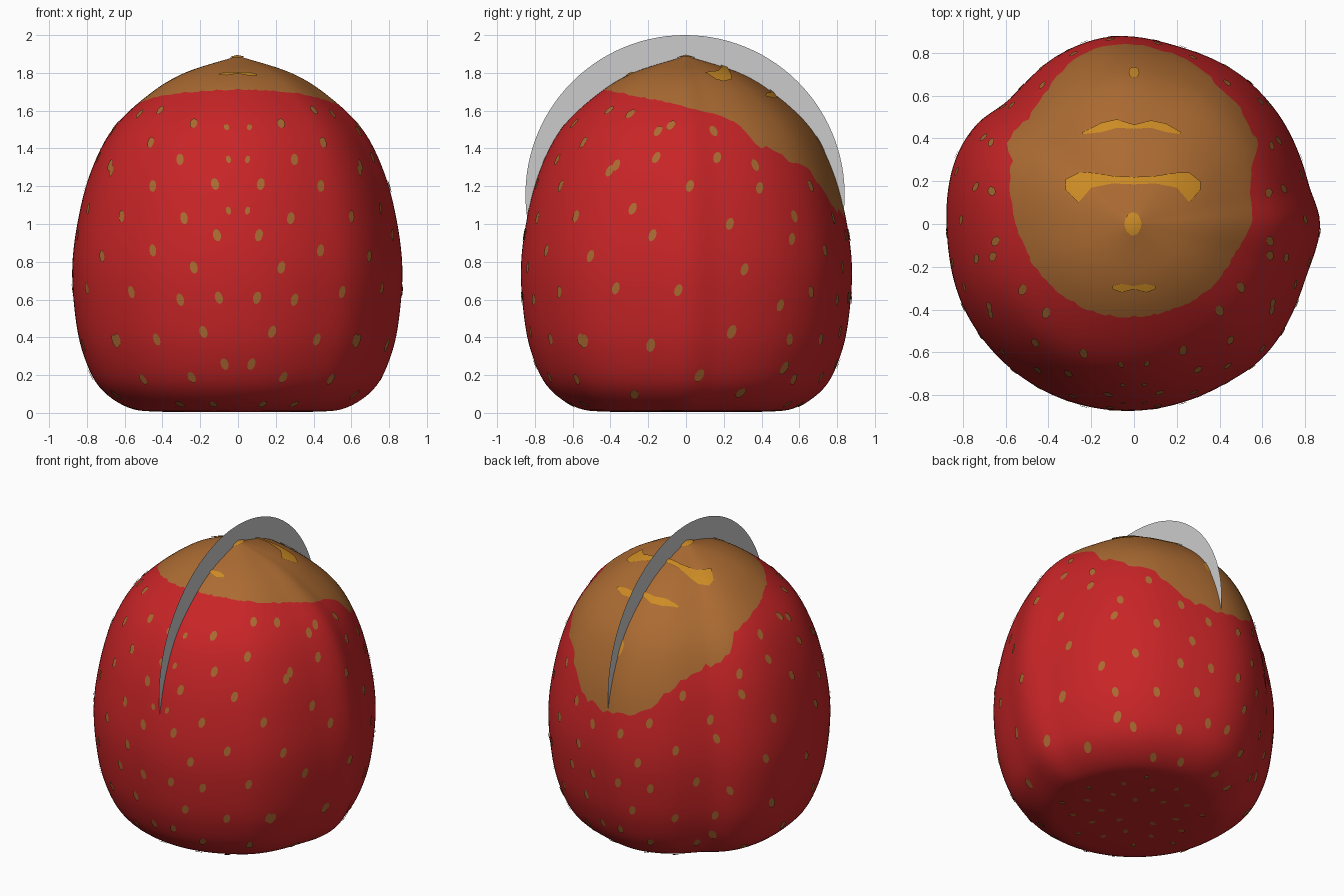
import bpy, bmesh, math, random
from mathutils import Vector

if "Cube" in bpy.data.objects:
    bpy.data.objects.remove(bpy.data.objects["Cube"], do_unlink=True)
random.seed(4)


def material(name, color):
    m = bpy.data.materials.new(name)
    m.use_nodes = True
    m.diffuse_color = (*color, 1)
    m.node_tree.nodes["Principled BSDF"].inputs["Base Color"].default_value = (*color, 1)
    return m


RED = material("berry red", (0.58, 0.018, 0.02))
BROWN = material("warm brown", (0.41, 0.147, 0.032))
GOLD = material("golden yellow", (0.61, 0.26, 0.018))
GREY = material("light grey", (0.6, 0.6, 0.6))


def make_object(name, bm, mats, smooth=True):
    mesh = bpy.data.meshes.new(name)
    bm.to_mesh(mesh)
    bm.free()
    for m in mats:
        mesh.materials.append(m)
    for p in mesh.polygons:
        p.use_smooth = smooth
    ob = bpy.data.objects.new(name, mesh)
    bpy.context.collection.objects.link(ob)
    return ob


def spline(pts, x):
    """Smooth curve through (x, value) points sorted by x."""
    i = 0
    while i < len(pts) - 2 and x > pts[i + 1][0]:
        i += 1

    def slope(k):
        a, b = pts[max(k - 1, 0)], pts[min(k + 1, len(pts) - 1)]
        return (b[1] - a[1]) / (b[0] - a[0])

    (x0, y0), (x1, y1) = pts[i], pts[i + 1]
    h = x1 - x0
    u = (x - x0) / h
    return ((1 + 2 * u) * (1 - u) ** 2 * y0 + u * (1 - u) ** 2 * h * slope(i)
            + u * u * (3 - 2 * u) * y1 + u * u * (u - 1) * h * slope(i + 1))


# Body profile (radius, height), lobed outline (degrees, radius), cap edge (degrees, height)
PROFILE = [(0, .006), (.4, .006), (.58, .03), (.73, .14), (.815, .32), (.855, .52), (.87, .77),
           (.84, 1.02), (.775, 1.27), (.66, 1.5), (.475, 1.68), (.28, 1.8), (0, 1.89)]
TOP = len(PROFILE) - 1
RADII = [(i, p[0]) for i, p in enumerate(PROFILE)]
HEIGHTS = [(i, p[1]) for i, p in enumerate(PROFILE)]
OUTLINE = [(0, .87), (13, .838), (40, .85), (54, .857), (76, .856), (97, .883), (114, .866),
           (135, .825), (148, .872), (160, .888), (184, .876), (207, .888), (239, .887),
           (263, .877), (298, .86), (314, .868), (342, .842)]
OUTLINE = ([(a - 360, r) for a, r in OUTLINE[-3:]] + OUTLINE
           + [(a + 360, r) for a, r in OUTLINE[:3]])
CAP_EDGE = [(-90, 1.715), (-45, 1.69), (0, 1.62), (27, 1.53), (34, 1.42), (60, 1.27),
            (68, 1.16), (78, 1.07), (90, 1.04)]


def lobe(az):
    return spline(OUTLINE, math.degrees(az) % 360) / .87


def surface(az, t):
    r = max(spline(RADII, t), 0) * lobe(az)
    return Vector((r * math.cos(az), r * math.sin(az), spline(HEIGHTS, t)))


def bisect(f, lo, hi):
    """Root of f, which rises from negative to positive."""
    for _ in range(30):
        mid = (lo + hi) / 2
        lo, hi = (mid, hi) if f(mid) < 0 else (lo, mid)
    return lo


def t_at_height(z):
    return bisect(lambda t: spline(HEIGHTS, t) - z, 1.5, TOP)


def cap_height(az):
    return spline(CAP_EDGE, math.degrees(math.asin(math.sin(az))))


# Body: one lofted skin whose rows meet exactly at the edge of the cap
COLS, LOWER, UPPER = 144, 54, 26
bm = bmesh.new()
columns = []
for c in range(COLS):
    az = math.tau * c / COLS
    ragged = .022 if math.sin(az) > .45 else .004
    edge = t_at_height(cap_height(az) + random.uniform(-ragged, ragged))
    ts = [edge * i / LOWER for i in range(LOWER)]
    ts += [edge + (TOP - edge) * i / UPPER for i in range(UPPER + 1)]
    columns.append([bm.verts.new(surface(az, t)) for t in ts])
for c in range(COLS):
    a, b = columns[c], columns[(c + 1) % COLS]
    for i in range(LOWER + UPPER):
        f = bm.faces.new((a[i], b[i], b[i + 1], a[i + 1]))
        f.material_index = int(i >= LOWER)
bmesh.ops.remove_doubles(bm, verts=bm.verts, dist=.0001)
make_object("berry_body", bm, [RED, BROWN])

# Seeds: thin oval plates; positions in hundredths, mirrored left to right
FRONT = [(40, 160), (23, 153), (65, 149), (6, 151), (45, 143), (5, 134), (30, 134), (66, 131),
         (12, 121), (44, 120), (28, 103), (60, 104), (5, 107), (11, 94), (44, 86), (23, 77),
         (55, 64), (10, 61), (30, 60), (18, 43), (42, 39), (62, 39), (7, 26), (24, 19),
         (49, 18), (13, 5), (30, 5)]
SIDE = [(-30, 158), (-8, 152), (-41, 128), (-16, 135), (17, 135), (2, 120), (40, 119),
        (-29, 108), (24, 100), (-18, 94), (57, 92), (-51, 83), (32, 76), (-38, 66), (-4, 65),
        (51, 57), (-54, 38), (-19, 36), (25, 43), (7, 20), (30, 11), (-28, 10), (53, 24)]
seeds = bmesh.new()


def add_oval(center, across, along, w, h):
    ring = [center + across * (w * math.cos(k * math.tau / 10))
            + along * (h * math.sin(k * math.tau / 10)) for k in range(10)]
    seeds.faces.new([seeds.verts.new(p) for p in ring])


def add_seed(az, z, lean, size=1.0):
    if z > cap_height(az) - .04:
        return
    t = t_at_height(z)
    p = surface(az, t)
    across = (surface(az + .01, t) - surface(az - .01, t)).normalized()
    up = (surface(az, t + .01) - surface(az, t - .01)).normalized()
    normal = across.cross(up).normalized()
    up = normal.cross(across)
    ca, sa = math.cos(lean), math.sin(lean)
    add_oval(p + normal * .005, across * ca - up * sa, up * ca + across * sa,
             .021 * size, .034 * size)


def swing(offset, z):
    """Angle away from a view axis for a sideways offset at height z."""
    reach = spline(RADII, t_at_height(z))
    return math.asin(max(-1, min(1, offset / reach)))


for sign in (1, -1):
    for x, z in FRONT:
        angle = swing(x / 100, z / 100)
        small = .65 if x < 7 else 1
        add_seed(-math.pi / 2 + sign * angle, z / 100, .25 * sign, small)
        add_seed(math.pi / 2 - sign * angle, z / 100, -.2 * sign, small)
    for y, z in SIDE:
        az = swing(y / 100, z / 100)
        add_seed(az if sign > 0 else math.pi - az, z / 100, .35 * sign,
                 1.15 if z < 50 else 1)
# Seeds under the base, in a spiral
for k in range(2, 36):
    r, a = .09 * math.sqrt(k), k * 2.4
    d = Vector((math.cos(a), math.sin(a), 0))
    if r < .46:
        add_oval(d * r + Vector((0, 0, .001)), Vector((d.y, -d.x, 0)), d, .015, .023)
make_object("seeds", seeds, [BROWN], smooth=False)

# Golden markings draped over the cap
marks = bmesh.new()


def drape(x, y):
    az, r = math.atan2(y, x), math.hypot(x, y)
    t = bisect(lambda s: r - spline(RADII, s) * lobe(az), 6, TOP)
    return marks.verts.new((x, y, spline(HEIGHTS, t) + .007))


def add_band(stations):
    """Band through (x, low y, high y) stations."""
    fine = []
    for a, b in zip(stations, stations[1:]):
        for k in range(4):
            fine.append([p + (q - p) * k / 4 for p, q in zip(a, b)])
    fine.append(stations[-1])
    rows = [[drape(x, lo + (hi - lo) * k / 3) for k in range(4)] for x, lo, hi in fine]
    for a, b in zip(rows, rows[1:]):
        for k in range(3):
            marks.faces.new((a[k], b[k], b[k + 1], a[k + 1]))


def add_spot(x, y, w, h):
    hub = drape(x, y)
    ring = [drape(x + w * math.cos(k * math.tau / 12), y + h * math.sin(k * math.tau / 12))
            for k in range(12)]
    for k in range(12):
        marks.faces.new((hub, ring[k], ring[(k + 1) % 12]))


add_band([(-.32, .16, .21), (-.26, .1, .24), (-.2, .17, .24), (-.1, .19, .225), (0, .185, .22),
          (.1, .19, .225), (.2, .17, .24), (.26, .1, .24), (.31, .16, .2)])
add_band([(-.24, .42, .43), (-.15, .43, .475), (-.08, .45, .49), (0, .445, .465),
          (.08, .45, .485), (.15, .43, .47), (.22, .42, .43)])
add_band([(-.1, -.305, -.29), (-.06, -.32, -.28), (0, -.305, -.29), (.06, -.32, -.28),
          (.1, -.305, -.29)])
add_spot(-.005, 0, .04, .055)
add_spot(0, .71, .025, .025)
make_object("cap_markings", marks, [GOLD])

# Flat crescent fin standing over the middle
fin = bmesh.new()
arc = []
for k in range(65):
    a = math.radians(-12 + 204 * k / 64)
    arc.append([fin.verts.new((0, r * math.cos(a) - .005, 1.155 + r * math.sin(a)))
                for r in (.6, .845)])
for a, b in zip(arc, arc[1:]):
    fin.faces.new((a[0], a[1], b[1], b[0]))
make_object("crescent_fin", fin, [GREY], smooth=False)
